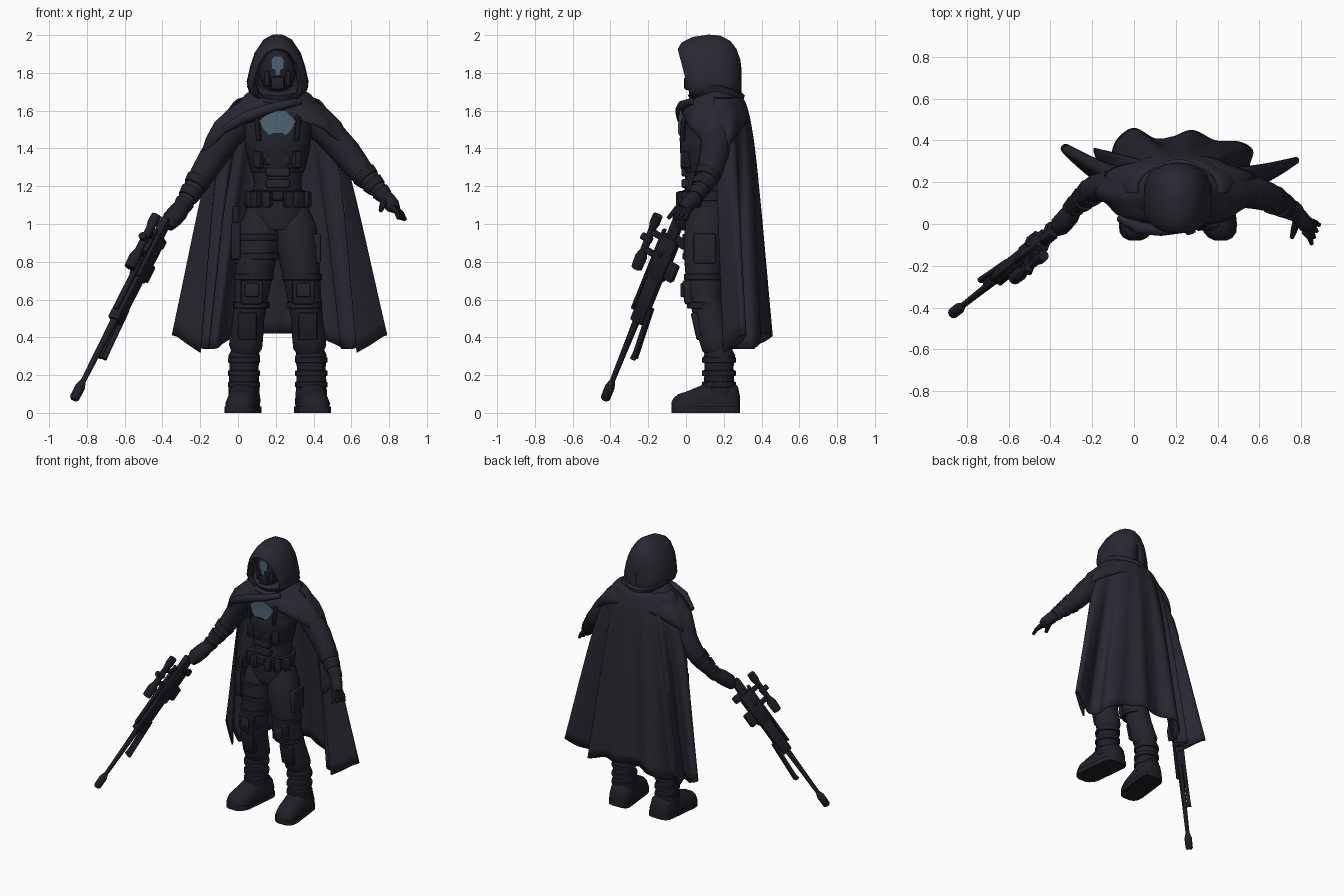
import bpy, bmesh
from math import sin, cos, pi, radians
from mathutils import Vector as V, Matrix

cube = bpy.data.objects.get("Cube")
if cube:
    bpy.data.objects.remove(cube, do_unlink=True)

CX = 0.21  # body centre line


def material(name, *rgb):
    m = bpy.data.materials.new(name)
    m.use_nodes = True
    m.diffuse_color = (*rgb, 1)
    m.node_tree.nodes["Principled BSDF"].inputs["Base Color"].default_value = (*rgb, 1)
    return m


CLOTH = material("dark cloth", .021, .022, .031)
SUIT = material("suit black", .017, .018, .025)
GEAR = material("gear black", .014, .015, .021)
PLATE = material("blue grey armour", .075, .12, .165)


def make(name, verts, faces, mat, angle=40):
    me = bpy.data.meshes.new(name)
    me.from_pydata([tuple(v) for v in verts], [], faces)
    bm = bmesh.new()
    bm.from_mesh(me)
    bmesh.ops.recalc_face_normals(bm, faces=bm.faces)
    bm.to_mesh(me)
    bm.free()
    me.shade_smooth()
    me.set_sharp_from_angle(angle=radians(angle))
    me.materials.append(mat)
    ob = bpy.data.objects.new(name, me)
    bpy.context.collection.objects.link(ob)
    return ob


def loft(name, rings, mat, closed=True, caps=True, angle=40):
    n, m = len(rings[0]), len(rings)
    verts = [p for r in rings for p in r]
    faces = [(i*n + j, i*n + (j+1) % n, (i+1)*n + (j+1) % n, (i+1)*n + j)
             for i in range(m-1) for j in range(n if closed else n-1)]
    if closed and caps:
        faces += [tuple(range(n)), tuple(range((m-1)*n, m*n))]
    return make(name, verts, faces, mat, angle)


def tube(name, pts, mat, n=14):
    """Round limb through (x, y, z, radius) points."""
    c = [V(p[:3]) for p in pts]
    rings = []
    for i, p in enumerate(pts):
        t = (c[min(i+1, len(c)-1)] - c[max(i-1, 0)]).normalized()
        s = t.cross(V((0, 1, 0)) if abs(t.y) < .9 else V((0, 0, 1))).normalized()
        u = s.cross(t)
        rings.append([c[i] + p[3]*(s*cos(2*pi*k/n) + u*sin(2*pi*k/n)) for k in range(n)])
    return loft(name, rings, mat)


def box(name, centre, size, mat, rot=None, bevel=.012):
    bm = bmesh.new()
    bmesh.ops.create_cube(bm, size=1)
    bmesh.ops.scale(bm, vec=size, verts=bm.verts)
    bmesh.ops.bevel(bm, geom=bm.edges[:], offset=min(bevel, min(size)*.3), segments=2,
                    affect='EDGES', profile=.5)
    bm.verts.index_update()
    r = rot or Matrix.Identity(3)
    verts = [r @ v.co + V(centre) for v in bm.verts]
    faces = [[v.index for v in f.verts] for f in bm.faces]
    bm.free()
    return make(name, verts, faces, mat)


def ring(cx, cy, z, rx, ry, n=28):
    return [V((cx + rx*cos(2*pi*k/n), cy + ry*sin(2*pi*k/n), z)) for k in range(n)]


def shield(name, outline, y, bend, mat):
    """Thin plate facing front, bent around the body."""
    pts = [(0, sum(p[1] for p in outline)/len(outline))] + outline
    n = len(outline)
    verts = [V((CX + x, y + d + bend*x*x, z)) for d in (0, .009) for x, z in pts]
    faces = []
    for k in range(1, n+1):
        j = k % n + 1
        faces += [(0, k, j), (n+1, n+1+j, n+1+k), (k, j, n+1+j, n+1+k)]
    return make(name, verts, faces, mat, 20)


# torso, vest and belt
loft("torso", [ring(CX, .12, z, rx, ry) for z, rx, ry in (
    (.97, .13, .12), (1.05, .16, .135), (1.15, .135, .13), (1.22, .125, .125), (1.32, .14, .13),
    (1.42, .17, .14), (1.52, .18, .142), (1.6, .15, .12), (1.66, .08, .08))], SUIT)
loft("vest", [ring(CX, .115, z, rx, ry) for z, rx, ry in (
    (1.27, .137, .13), (1.29, .145, .14), (1.4, .172, .147), (1.45, .176, .147), (1.46, .17, .14))], GEAR)
loft("belt", [ring(CX, .12, z, rx, ry) for z, rx, ry in (
    (1.12, .14, .13), (1.125, .155, .145), (1.175, .15, .145), (1.18, .13, .13))], GEAR)
box("belt_buckle", (CX, -.028, 1.15), (.06, .025, .05), GEAR)
for i in range(3):
    box(f"belly_band_{i}", (CX, .0, 1.215 + i*.06), (.13, .05, .048), SUIT)
shield("chest_plate", [(-.045, 1.6), (.045, 1.6), (.097, 1.545), (.08, 1.505), (.045, 1.468), (.02, 1.48),
                       (-.02, 1.48), (-.045, 1.468), (-.08, 1.505), (-.097, 1.545)], -.042, 2.6, PLATE)
tube("neck", [(CX, .13, 1.6, .07), (CX, .12, 1.75, .065)], SUIT)

# legs, boots and paired gear
for s, side in ((1, "left"), (-1, "right")):
    def X(dx): return CX + s*dx
    tube(f"{side}_leg", [(X(dx), y, z, r) for dx, y, z, r in (
        (.075, .12, 1.08, .085), (.093, .105, .98, .112), (.108, .095, .86, .11), (.125, .095, .74, .1),
        (.14, .1, .62, .09), (.155, .13, .5, .084), (.165, .155, .4, .088), (.17, .17, .35, .088),
        (.175, .175, .31, .068))], SUIT, 18)
    tube(f"{side}_boot_shaft", [(X(.172), .172, .34, .068), (X(.176), .177, .3, .084),
                                (X(.178), .175, .24, .076), (X(.178), .175, .08, .084)], GEAR, 16)
    rows = ((.285, .03, .09), (.275, .065, .14), (.25, .078, .16), (.16, .08, .18), (.08, .08, .145),
            (.0, .08, .112), (-.04, .072, .1), (-.065, .052, .08), (-.078, .025, .055))
    loft(f"{side}_boot", [[V((X(.178 + .11*(.17 - y) + w*a), y, .012 + (h - .012)*b)) for a, b in (
        (-.95, 0), (.95, 0), (1, .4), (.8, .8), (.4, 1), (-.4, 1), (-.8, .8), (-1, .4))]
        for y, w, h in rows], GEAR, angle=50)
    loft(f"{side}_sole", [[V((X(.178 + .11*(.17 - y) + a*(w + .006)), y, z)) for a, z in (
        (-1, 0), (1, 0), (1, .035), (-1, .035))] for y, w, h in rows], GEAR, angle=50)
    for i, z in enumerate((.15, .21, .28)):
        loft(f"{side}_boot_strap_{i}", [ring(X(.178), .174, z + h, r, r + .006, 18) for h, r in (
            (-.016, .076), (-.013, .085), (.013, .085), (.016, .076))], GEAR)
    box(f"{side}_shin_guard", (X(.16), .06, .46), (.1, .04, .15), GEAR, Matrix.Rotation(.22, 3, 'X'), .02)
    box(f"{side}_knee_pad", (X(.137), .01, .64), (.12, .05, .13), GEAR, Matrix.Rotation(.1, 3, 'X'), .025)
    box(f"{side}_knee_cap", (X(.137), -.015, .65), (.075, .03, .075), SUIT, None, .02)
    for i, (z, r) in enumerate(((.57, .09), (.72, .1))):
        loft(f"{side}_knee_strap_{i}", [ring(X(.14 - i*.012), .1 - i*.004, z + h, r + d, r + d) for h, d in (
            (-.018, -.004), (-.014, .006), (.014, .006), (.018, -.004))], GEAR)
    box(f"{side}_thigh_pocket", (X(.205), .1, .87), (.05, .12, .16), SUIT)
    for i in range(3):
        a = .35 + i*.4
        box(f"{side}_belt_pouch_{i}", (X(.165*sin(a)), .12 - .155*cos(a), 1.13), (.05, .05, .085), GEAR,
            Matrix.Rotation(s*a, 3, 'Z'))
    box(f"{side}_vest_pouch", (X(.1), .0, 1.34), (.05, .05, .09), GEAR, Matrix.Rotation(s*.6, 3, 'Z'))
    tube(f"{side}_shoulder_strap", [(X(.1), -.02, 1.44, .014), (X(.11), -.015, 1.54, .014),
                                    (X(.09), .05, 1.63, .014)], GEAR, 8)

# thigh holster on the right
box("holster", (-.012, .06, .91), (.05, .1, .2), GEAR)
box("holster_grip", (-.012, .07, 1.05), (.035, .06, .09), GEAR)
for i, z in enumerate((.83, .93)):
    loft(f"holster_strap_{i}", [ring(.106, .098, z + h, r, r) for h, r in (
        (-.018, .108), (-.014, .117), (.014, .117), (.018, .108))], GEAR)

# arms
arms = {"left": ((.39, .16, 1.56, .078), (.49, .16, 1.47, .08), (.575, .15, 1.375, .078), (.64, .13, 1.29, .07),
                 (.705, .1, 1.22, .056), (.765, .06, 1.16, .04)),
        "right": ((.03, .16, 1.56, .078), (-.06, .17, 1.46, .08), (-.13, .18, 1.355, .075),
                  (-.185, .17, 1.27, .066), (-.235, .135, 1.185, .055), (-.29, .08, 1.1, .042))}
for side, pts in arms.items():
    tube(f"{side}_arm", pts, SUIT, 16)
    for i, k in enumerate((.2, .55, .9)):
        a, b = V(pts[3]), V(pts[5])
        p, q = a.lerp(b, k), a.lerp(b, k + .22)
        p[3] += .008
        q[3] += .006
        tube(f"{side}_bracer_{i}", [p, q], GEAR, 12)

# open left hand, closed right hand
tube("left_palm", [(.76, .065, 1.165, .035), (.79, .035, 1.13, .042), (.82, .0, 1.095, .04),
                   (.835, -.015, 1.08, .028)], GEAR, 10)
for i in range(4):
    f = i/3
    tube(f"left_finger_{i}", [(.815 + .015*f, -.035 + .055*f, 1.09, .016),
                              (.842 + .025*f, -.065 + .07*f, 1.062 - .01*f, .015),
                              (.85 + .036*f, -.095 + .09*f, 1.03 - .01*f, .01)], GEAR, 8)
tube("left_thumb", [(.78, .02, 1.13, .02), (.765, -.03, 1.1, .017), (.755, -.065, 1.07, .011)], GEAR, 8)
tube("right_palm", [(-.285, .08, 1.105, .04), (-.315, .035, 1.065, .052), (-.35, -.005, 1.025, .052),
                    (-.37, -.03, .985, .032)], GEAR, 10)

# rifle, laid out along its barrel
D = V((.47, .37, .92)).normalized()
U = V((-.3, -.82, .48))
U = (U - D*U.dot(D)).normalized()
S = D.cross(U)
R = Matrix((S, D, U)).transposed()


def at(a, b=0, c=0):
    return V((-.87, -.43, .07)) + D*a + U*b + S*c


def gun_tube(name, *pts, c=0):
    return tube(name, [(*at(a, b, c), r) for a, b, r in pts], GEAR, 12)


def gun_box(name, a, b, w, length, h, c=0):
    return box(name, at(a, b, c), (w, length, h), GEAR, R, .008)


gun_tube("rifle_muzzle", (0, 0, .018), (.01, 0, .026), (.08, 0, .027), (.12, 0, .014))
gun_tube("rifle_barrel", (.1, 0, .014), (.35, 0, .017), (.55, 0, .021))
gun_box("rifle_handguard", .65, -.008, .062, .3, .075)
gun_box("rifle_receiver", .9, -.01, .066, .26, .095)
gun_box("rifle_rail", .8, .045, .03, .5, .018)
gun_box("rifle_magazine", .85, -.07, .045, .1, .075)
gun_box("rifle_grip", 1.03, -.06, .035, .05, .08)
gun_box("rifle_stock", 1.07, -.01, .045, .15, .06)
gun_box("rifle_bolt", .93, .0, .11, .02, .02)
gun_tube("rifle_scope", (.77, .11, .03), (.84, .11, .033), (.88, .11, .02), (1.02, .11, .02),
         (1.05, .11, .028), (1.1, .11, .027))
gun_tube("scope_turret", (.95, .09, .02), (.951, .15, .02))
for i, a in enumerate((.89, 1.0)):
    gun_box(f"scope_mount_{i}", a, .075, .035, .03, .06)
for c in (-.014, .014):
    gun_tube("bipod_leg", (.3, -.066, .016), (.34, -.066, .013), (.6, -.05, .013), c=c)

# head, mask and hood
loft("head", [ring(CX, .095, z, rx, ry, 20) for z, rx, ry in (
    (1.69, .045, .05), (1.71, .065, .075), (1.76, .09, .092), (1.83, .1, .096), (1.9, .085, .085),
    (1.94, .04, .05))], GEAR)
box("mask_breather", (CX, .01, 1.745), (.07, .04, .07), GEAR, None, .015)
for s in (1, -1):
    box("mask_cheek", (CX + s*.05, .025, 1.77), (.03, .04, .08), GEAR, Matrix.Rotation(s*.5, 3, 'Z'))
shield("forehead_plate", [(-.02, 1.89), (.02, 1.89), (.036, 1.865), (.03, 1.825), (.015, 1.815), (.012, 1.785),
                          (-.012, 1.785), (-.015, 1.815), (-.03, 1.825), (-.036, 1.865)], -.008, 6, PLATE)
arch = [(.1, -.02), (.145, .02), (.155, .07), (.137, .15), (.115, .22), (.07, .29), (.025, .315)]
arch = arch + [(-x, z) for x, z in reversed(arch)]
hood = loft("hood", [[V((CX + x*sx, y - lean*max(z, 0), 1.685 + z*sz)) for x, z in arch]
                     for y, sx, sz, lean in (
    (.05, .72, .75, .2), (.025, .85, .77, .2), (.03, .93, .86, .16), (.06, 1, .95, .08), (.12, 1.02, .99, 0),
    (.18, .98, .975, 0), (.23, .87, .89, 0), (.262, .68, .76, 0), (.282, .4, .58, 0), (.288, 0, .42, 0))],
    CLOTH, closed=False, angle=80)

# shoulder mantle with gathered collar; lifted at front and back, drawn out over the arms
rings = []
for i, (zs, zf, rx, ry, cy) in enumerate((
        (1.75, 1.71, .11, .11, .16), (1.73, 1.68, .158, .145, .16), (1.7, 1.655, .145, .135, .163),
        (1.68, 1.64, .172, .152, .16), (1.645, 1.625, .195, .15, .165), (1.605, 1.61, .255, .165, .17),
        (1.53, 1.59, .32, .175, .17), (1.45, 1.575, .35, .18, .17), (1.37, 1.56, .365, .18, .17))):
    row = []
    for k in range(72):
        a = 2*pi*k/72
        f = abs(sin(a))**1.4
        w = 1 + .004*i*sin(9*a + i*.5)
        reach = rx + .008*max(0, i - 5)*cos(a)**4
        depth = ry*(.85 if i > 3 and sin(a) > 0 else 1)
        row.append(V((CX + reach*w*cos(a), cy + depth*w*sin(a), zs + (zf - zs)*f)))
    rings.append(row)
mantle = loft("mantle", rings, CLOTH, caps=False, angle=60)
tube("mantle_drape", [(-.07, .03, 1.5, .02), (.03, -.02, 1.56, .03), (.13, -.03, 1.6, .028),
                      (.24, -.02, 1.63, .024), (.33, .03, 1.65, .018)], CLOTH, 10)

# long cape with deep folds toward the hem
hem = [V(p) for p in (
    (-.2, .22, .32), (-.26, .27, .36), (-.33, .335, .41), (-.345, .365, .41), (-.315, .375, .4),
    (-.25, .315, .36), (-.16, .25, .34), (-.19, .36, .34),
    (-.12, .31, .34), (-.08, .4, .37), (.0, .455, .41), (.1, .405, .42), (.19, .415, .42), (.28, .445, .42),
    (.39, .395, .41), (.5, .39, .37), (.565, .35, .34), (.55, .27, .34), (.61, .23, .34),
    (.7, .285, .37), (.77, .315, .41), (.785, .3, .41), (.76, .28, .4), (.7, .24, .36), (.63, .2, .32))]


def smooth(pts, u):
    i = min(int(u), len(pts)-2)
    t = u - i
    a, b, c, d = (pts[max(0, min(len(pts)-1, i+k))] for k in (-1, 0, 1, 2))
    return b + t*.5*((c - a) + t*(2*a - 5*b + 4*c - d + t*(3*(b - c) + d - a)))


cols, levels = 140, 26
rings = []
for j in range(levels + 1):
    t = (j/levels)**1.5
    swell = sin(pi*t**.46)
    row = []
    for k in range(cols + 1):
        v = k/cols
        a = pi*(1.08*v - .04)
        top = V((CX - .19*cos(a), .165 + .125*sin(a), 1.665))
        p = top.lerp(smooth(hem, v*(len(hem)-1)), t)
        p += V((-.075*swell*cos(a), .038*swell*sin(pi*v), 0))
        row.append(p)
    rings.append(row)
cape = loft("cape", rings, CLOTH, closed=False, angle=60)
for ob, th in ((hood, .012), (mantle, .012), (cape, .01)):
    mod = ob.modifiers.new("thickness", 'SOLIDIFY')
    mod.thickness = th
    mod.offset = 0
